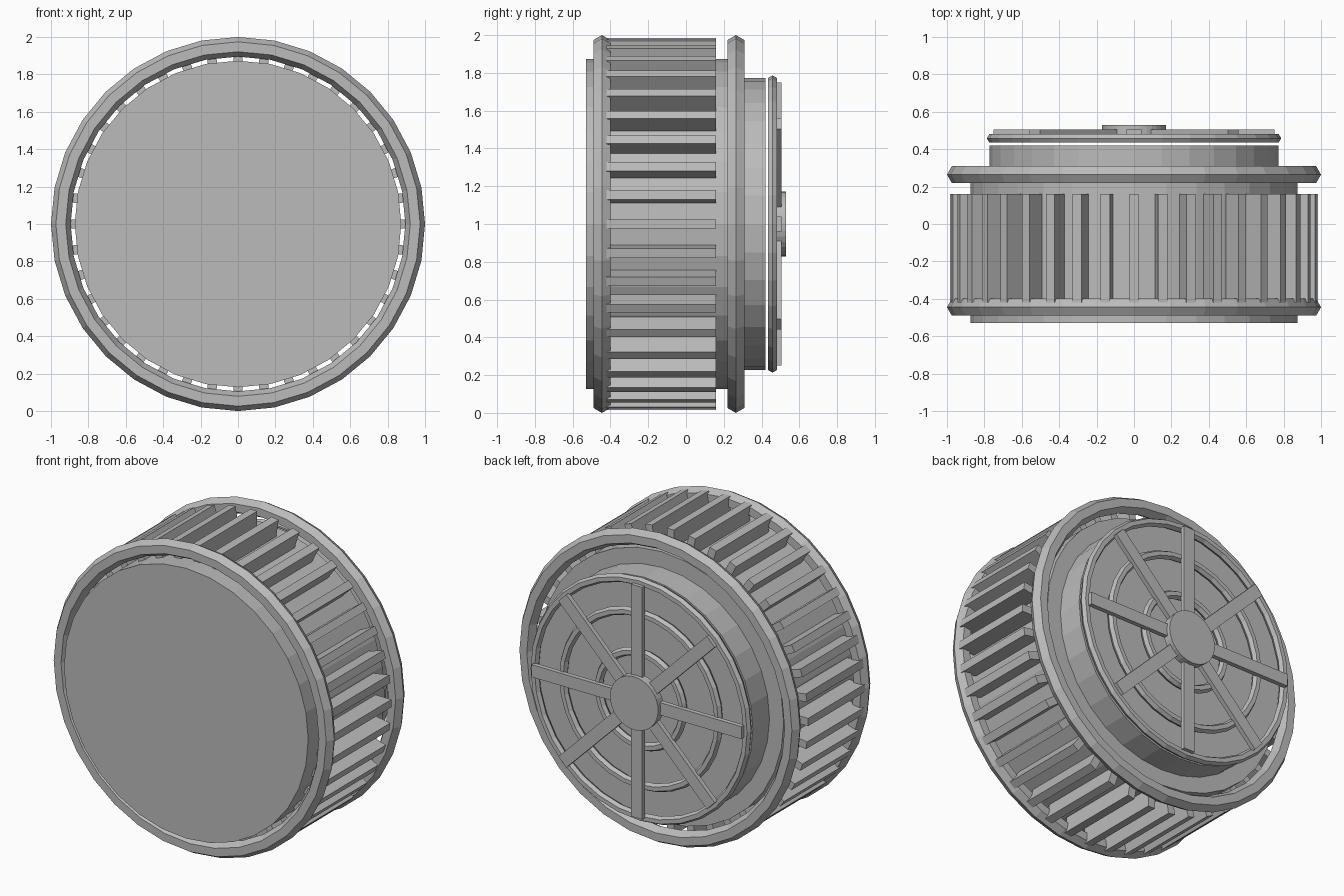
import bpy, math
from mathutils import Matrix

if "Cube" in bpy.data.objects:
    bpy.data.objects.remove(bpy.data.objects["Cube"])

TILT = Matrix.Rotation(math.radians(-90), 4, 'X')   # local z becomes +y (rear)
grey = bpy.data.materials.new("plain_grey")
grey.diffuse_color = (0.5, 0.5, 0.5, 1)
grey.use_nodes = True
grey.node_tree.nodes["Principled BSDF"].inputs["Base Color"].default_value = grey.diffuse_color


def add_mesh(name, verts, faces):
    me = bpy.data.meshes.new(name)
    me.from_pydata(verts, [], faces)
    me.materials.append(grey)
    ob = bpy.data.objects.new(name, me)
    bpy.context.collection.objects.link(ob)
    return ob


def cylinder(name, radius, y0, y1, sides=32):
    """Flat-faced cylinder lying along y, centred at z = 1."""
    bpy.ops.mesh.primitive_cylinder_add(vertices=sides, radius=radius, depth=y1 - y0)
    ob = bpy.context.object
    ob.name = name
    ob.data.materials.append(grey)
    ob.data.transform(Matrix.Translation((0, (y0 + y1) / 2, 1)) @ TILT)
    return ob


def ring(name, major, minor, y, sides=32):
    """Six-sided hoop around the y axis."""
    bpy.ops.mesh.primitive_torus_add(major_segments=sides, minor_segments=6,
                                     major_radius=major, minor_radius=minor)
    ob = bpy.context.object
    ob.name = name
    ob.data.materials.append(grey)
    ob.data.transform(Matrix.Translation((0, y, 1)) @ TILT)
    return ob


def radial_bars(name, count, r0, r1, width, y0, y1):
    """Boxes repeated around the y axis, reaching from r0 to r1."""
    verts, faces = [], []
    for i in range(count):
        a = 2 * math.pi * i / count
        out, side = (math.cos(a), math.sin(a)), (-math.sin(a), math.cos(a))
        b = len(verts)
        for y in (y0, y1):
            for r, w in ((r0, -1), (r1, -1), (r1, 1), (r0, 1)):
                s = w * width / 2
                verts.append((out[0] * r + side[0] * s, y, 1 + out[1] * r + side[1] * s))
        for f in ((0, 1, 2, 3), (7, 6, 5, 4), (0, 4, 5, 1),
                  (1, 5, 6, 2), (2, 6, 7, 3), (3, 7, 4, 0)):
            faces.append([b + k for k in f])
    return add_mesh(name, verts, faces)


# Body
cylinder("main_drum", 0.873, -0.53, 0.25)
cylinder("rear_drum", 0.772, 0.24, 0.42)

# Rim hoops and cooling fins
ring("front_rim", 0.9475, 0.0525, -0.445)
ring("rear_rim", 0.9475, 0.0525, 0.264)
radial_bars("fins", 40, 0.85, 0.985, 0.05, -0.42, 0.16)

# Rear grille: hoops, spokes and hub
for label, radius in (("outer", 0.76), ("middle", 0.555), ("inner", 0.30)):
    ring(label + "_grille_hoop", radius, 0.027, 0.458)
radial_bars("grille_spokes", 8, 0.10, 0.75, 0.08, 0.475, 0.505)
cylinder("grille_hub", 0.172, 0.475, 0.53)
